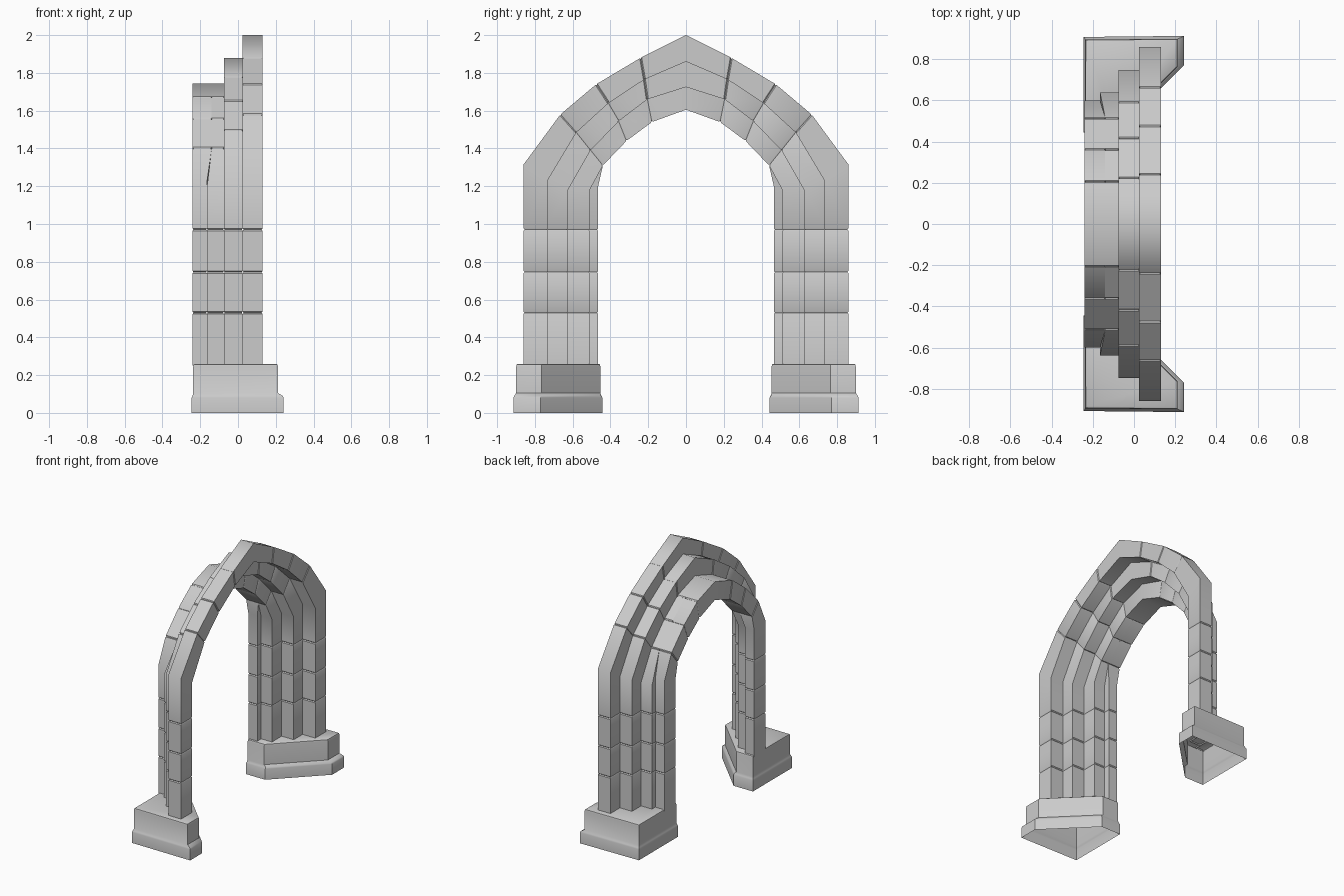
import bpy, bmesh, math
from mathutils import Vector

if "Cube" in bpy.data.objects:
    bpy.data.objects.remove(bpy.data.objects["Cube"])

GAP = 0.006   # half width and depth of the masonry joints


def finish(name, bm, angle):
    bmesh.ops.recalc_face_normals(bm, faces=bm.faces[:])
    me = bpy.data.meshes.new(name)
    bm.to_mesh(me)
    bm.free()
    ob = bpy.data.objects.new(name, me)
    bpy.context.collection.objects.link(ob)
    mir = ob.modifiers.new("mirror", 'MIRROR')
    mir.use_axis = (False, True, False)
    bpy.ops.object.select_all(action='DESELECT')
    ob.select_set(True)
    bpy.context.view_layer.objects.active = ob
    bpy.ops.object.shade_smooth_by_angle(angle=math.radians(angle))
    return ob


def skin(name, rings, cap_top=False, angle=40):
    bm = bmesh.new()
    loops = [[bm.verts.new(p) for p in r] for r in rings]
    n = len(loops[0])
    for a, b in zip(loops, loops[1:]):
        for i in range(n):
            j = (i + 1) % n
            bm.faces.new((a[i], a[j], b[j], b[i]))
    if cap_top:
        bm.faces.new(loops[-1])
    return finish(name, bm, angle)


# Arch curves (y, z) from springing to apex, outermost to innermost
curves = [
    [(.86, 1.315), (.665, 1.58), (.475, 1.74), (.24, 1.88), (0, 2.0)],
    [(.73, 1.235), (.58, 1.485), (.41, 1.64), (.22, 1.765), (0, 1.86)],
    [(.625, 1.18), (.505, 1.39), (.355, 1.545), (.205, 1.66), (0, 1.725)],
    [(.51, 1.18), (.44, 1.31), (.315, 1.44), (.18, 1.54), (0, 1.605)],
]
curves = [[Vector(p) for p in c] for c in curves]


def overlap(inner, outer):
    return [a.lerp(b, 0.13) for a, b in zip(inner, outer)]


def order(name, outer, inner, x_front, x_back):
    # Straight column stations below the springing, then the arch
    def rail(c):
        return [Vector((c[0].x, z)) for z in (.25, .53, .745, .97)] + c
    o, i = rail(outer), rail(inner)
    last = len(o) - 1

    def ring(k, po, pi):
        xf, xb = (v[0] if k <= 4 else v[1] for v in (x_front, x_back))
        return [Vector((xb, *po)), Vector((xf, *po)), Vector((xf, *pi)), Vector((xb, *pi))]

    def step(c, k, d):
        return c[k] + (c[k + d] - c[k]).normalized() * GAP

    rings = []
    for k in range(last + 1):
        if k in (0, 4, last):
            rings.append(ring(k, o[k], i[k]))
            continue
        # V groove between two blocks
        mid = ring(k, o[k], i[k])
        cen = sum(mid, Vector()) / 4
        rings.append(ring(k, step(o, k, -1), step(i, k, -1)))
        rings.append([p + (cen - p).normalized() * GAP * 1.3 for p in mid])
        rings.append(ring(k, step(o, k, 1), step(i, k, 1)))
    return skin(name, rings)


# Four stepped orders of the archway
order("outer_order", curves[0], curves[1], (.13, .13), (.025, .025))
order("second_order", overlap(curves[1], curves[0]), curves[2], (.025, .025), (-.075, -.075))
third = overlap(curves[2], curves[1])
order("third_order", third, curves[3], (-.075, -.075), (-.165, -.14))
order("inner_order", [Vector((.60, 1.22))] + third[1:],
      [Vector((.465, 1.2))] + curves[3][1:], (-.165, -.14), (-.24, -.24))

# Plinths: five-sided, hollow underneath, with a wider foot
foot = [(-.245, .443), (-.245, .908), (.242, .913), (.242, .77), (-.085, .443)]
body = [(-.237, .453), (-.237, .895), (.212, .899), (.212, .765), (-.1, .453)]


def shrink(pts, d):
    c = Vector((-.04, .7))
    return [p + (c - p).normalized() * d for p in map(Vector, pts)]


skin("plinth", [[(*p, z) for p in pts] for pts, z in (
    (foot, 0), (foot, .08), (shrink(foot, .006), .09), (body, .105),
    (body, .245), (shrink(body, .004), .256), (shrink(body, .014), .26))], True, 35)
